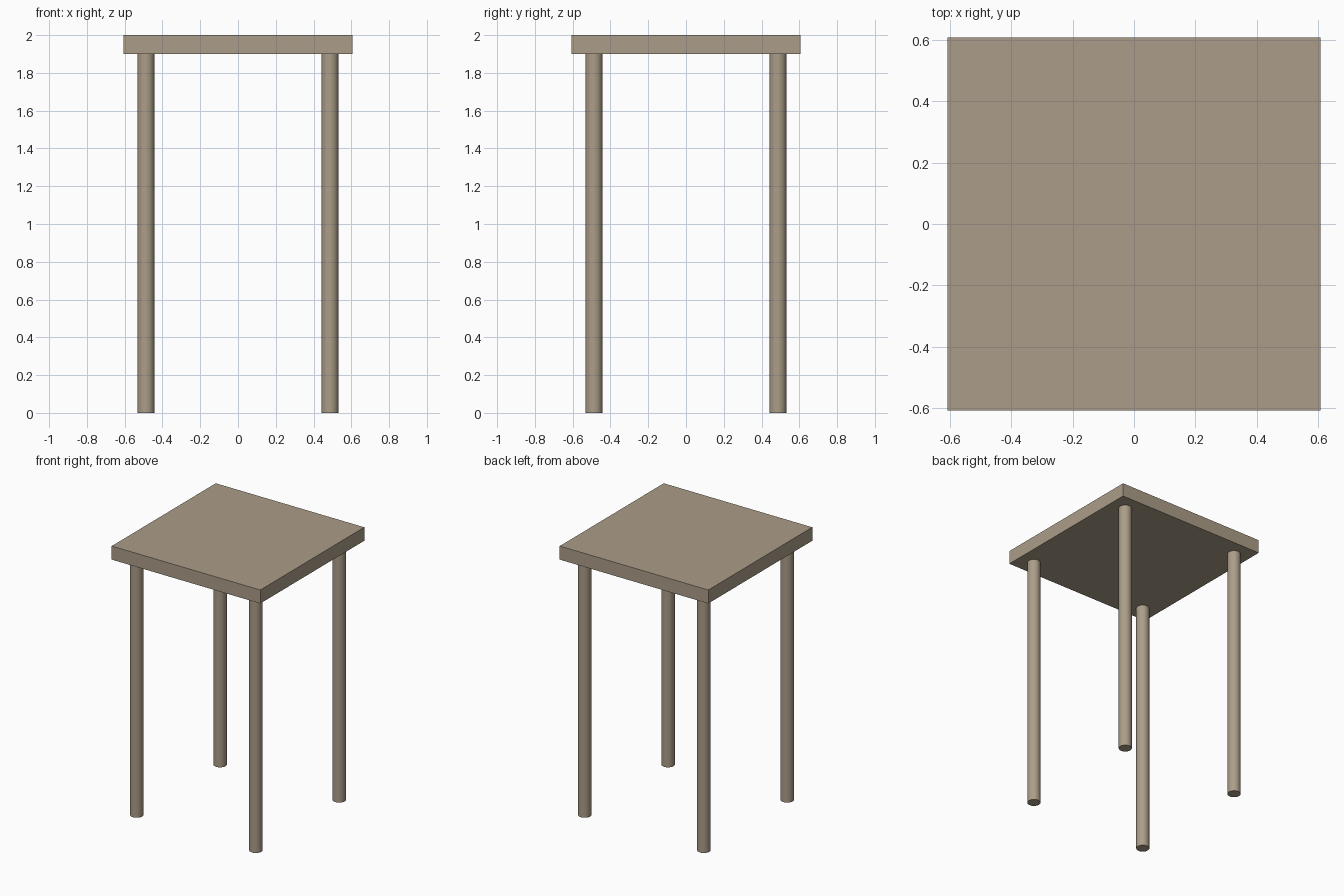
import bpy

if "Cube" in bpy.data.objects:
    bpy.data.objects.remove(bpy.data.objects["Cube"])

SEAT_HALF = 0.607
SEAT_BOTTOM = 1.9
LEG_OFFSET = 0.487
LEG_RADIUS = 0.045

wood = bpy.data.materials.new("taupe_wood")
wood.diffuse_color = (0.41, 0.34, 0.25, 1)
wood.use_nodes = True
wood.node_tree.nodes["Principled BSDF"].inputs["Base Color"].default_value = wood.diffuse_color

# Square slab seat
bpy.ops.mesh.primitive_cube_add(size=1, location=(0, 0, (SEAT_BOTTOM + 2) / 2))
seat = bpy.context.object
seat.name = "seat"
seat.scale = (2 * SEAT_HALF, 2 * SEAT_HALF, 2 - SEAT_BOTTOM)
bpy.ops.object.transform_apply(location=False, rotation=False, scale=True)
seat.data.materials.append(wood)

# Four round legs
for y, depth_name in ((-1, "front"), (1, "back")):
    for x, side_name in ((-1, "left"), (1, "right")):
        bpy.ops.mesh.primitive_cylinder_add(
            vertices=32, radius=LEG_RADIUS, depth=SEAT_BOTTOM,
            location=(x * LEG_OFFSET, y * LEG_OFFSET, SEAT_BOTTOM / 2))
        leg = bpy.context.object
        leg.name = f"{depth_name}_{side_name}_leg"
        leg.data.materials.append(wood)
        bpy.ops.object.shade_smooth_by_angle()
